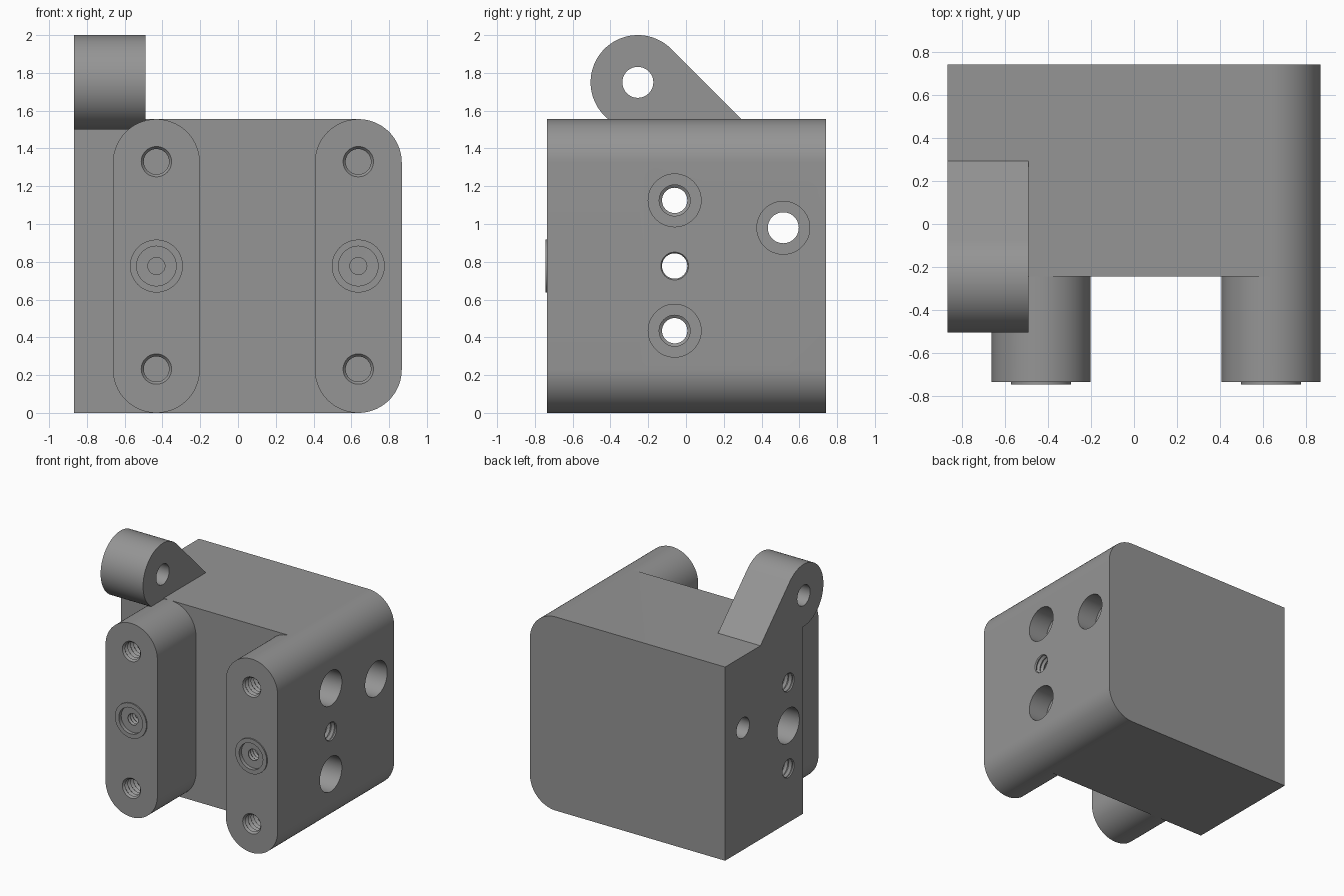
import bpy, bmesh
from math import sin, cos, pi, radians
from mathutils import Vector

old = bpy.data.objects.get("Cube")
if old:
    bpy.data.objects.remove(old, do_unlink=True)

# Overall sizes
W, BACK, FACE, PRONG, H = 0.867, 0.742, -0.245, -0.735, 1.555
R = H * 0.148
MID = H / 2
PRONG_X = (W - R, -0.432)

steel = bpy.data.materials.new("grey steel")
steel.use_nodes = True
colour = (0.3, 0.3, 0.3, 1)
steel.diffuse_color = colour
steel.node_tree.nodes["Principled BSDF"].inputs["Base Color"].default_value = colour


def make_object(name, bm):
    bmesh.ops.recalc_face_normals(bm, faces=bm.faces)
    mesh = bpy.data.meshes.new(name)
    bm.to_mesh(mesh)
    bm.free()
    mesh.materials.append(steel)
    ob = bpy.data.objects.new(name, mesh)
    bpy.context.collection.objects.link(ob)
    return ob


def arc(cx, cy, r, a0, a1, n=24):
    angles = [radians(a0 + (a1 - a0) * i / n) for i in range(n + 1)]
    return [(cx + r * cos(a), cy + r * sin(a)) for a in angles]


def prism(name, outline, place, lo, hi):
    """Extrude a 2D outline between two depths."""
    bm = bmesh.new()
    a, b = [[bm.verts.new(place(u, v, d)) for u, v in outline] for d in (lo, hi)]
    bm.faces.new(a)
    bm.faces.new(b)
    for i in range(len(a)):
        bm.faces.new((a[i - 1], a[i], b[i], b[i - 1]))
    return make_object(name, bm)


def lathe(bm, profile, origin, axis, n=48):
    """Add a closed turned solid; profile holds (depth, radius) pairs."""
    axis = Vector(axis)
    side = axis.cross(Vector((0, 0, 1)))
    up = side.cross(axis)
    rings = []
    for d, r in profile:
        rings.append([bm.verts.new(Vector(origin) + axis * d +
                      r * (side * cos(2 * pi * i / n) + up * sin(2 * pi * i / n)))
                      for i in range(n)])
    bm.faces.new(rings[0])
    bm.faces.new(rings[-1])
    for p, q in zip(rings, rings[1:]):
        for i in range(n):
            bm.faces.new((p[i - 1], p[i], q[i], q[i - 1]))


def thread(start, end, minor, major, pitch=0.036):
    """Zigzag profile of a tapped hole."""
    count = int((end - start) / pitch)
    points = []
    for i in range(count):
        points += [(start + i * pitch, minor), (start + (i + 0.5) * pitch, major)]
    return points + [(start + count * pitch, minor)]


def along_y(u, v, d):
    return (u, d, v)


def along_x(u, v, d):
    return (d, u, v)


# Main block, rounded along its left edges
block = prism("hinge_block", [(-W, H), (-W, 0)] + arc(W - R, R, R, -90, 0)
              + arc(W - R, H - R, R, 0, 90), along_y, FACE, BACK)

# Two round-ended prongs on the front
parts = []
for x, label in zip(PRONG_X, ("left", "right")):
    outline = (arc(x, R, R, -90, 0) + arc(x, H - R, R, 0, 90)
               + arc(x, H - R, R, 90, 180)[1:] + arc(x, R, R, 180, 270)[:-1])
    parts.append(prism(label + "_prong", outline, along_y, PRONG, FACE))
    bm = bmesh.new()
    lathe(bm, [(0, 0.14), (0.05, 0.14)], (x, PRONG - 0.01, MID), (0, 1, 0))
    parts.append(make_object(label + "_boss", bm))

# Pivot lug on top, with a sloped rear side
LUG_Y, LUG_Z, LUG_R = -0.255, 1.75, 0.25
parts.append(prism("pivot_lug", [(0.294, H)] + arc(LUG_Y, LUG_Z, LUG_R, 45, 270, 60)
                   + [(FACE, LUG_Z - LUG_R), (FACE, H)], along_x, -W, -0.49))

# All holes as one set of turned cutters
holes = bmesh.new()
TAP, CLEAR, SINK, DEEP = 0.067, 0.082, 0.14, 0.17
full = 2 * W
bolt = ([(-0.05, SINK), (DEEP, SINK), (DEEP, CLEAR), (full - 0.45, CLEAR)]
        + thread(full - 0.44, full + 0.05, TAP, CLEAR))
for z in (1.125, 0.435):
    lathe(holes, bolt, (W, -0.06, z), (-1, 0, 0))
lathe(holes, bolt, (-W, -0.06, MID), (1, 0, 0))
lathe(holes, [(-0.05, SINK), (DEEP, SINK), (DEEP, CLEAR), (full + 0.05, CLEAR)],
      (W, 0.515, 0.98), (-1, 0, 0))
lathe(holes, [(-0.05, CLEAR), (0.5, CLEAR)], (-W, LUG_Y, LUG_Z), (1, 0, 0))
for x in PRONG_X:
    for z in (1.33, 0.232):
        lathe(holes, thread(-0.02, 0.4, TAP, CLEAR), (x, PRONG, z), (0, 1, 0))
    lathe(holes, [(-0.05, 0.105), (0.02, 0.105)] + thread(0.021, 0.35, 0.045, 0.056, 0.03),
          (x, PRONG, MID), (0, 1, 0))
cutter = make_object("hole_cutter", holes)
cutter.hide_render = True

# Merge the parts, then drill
for part in parts + [cutter]:
    mod = block.modifiers.new(part.name, "BOOLEAN")
    mod.operation = "DIFFERENCE" if part is cutter else "UNION"
    mod.solver = "EXACT"
    mod.object = part
bpy.context.view_layer.update()
merged = bpy.data.meshes.new_from_object(block.evaluated_get(bpy.context.evaluated_depsgraph_get()))
block.modifiers.clear()
block.data = merged
for part in parts + [cutter]:
    bpy.data.objects.remove(part, do_unlink=True)

# Smooth the rounds, keep edges crisp
bpy.ops.object.select_all(action="DESELECT")
bpy.context.view_layer.objects.active = block
block.select_set(True)
bpy.ops.object.shade_smooth_by_angle(angle=radians(30))
